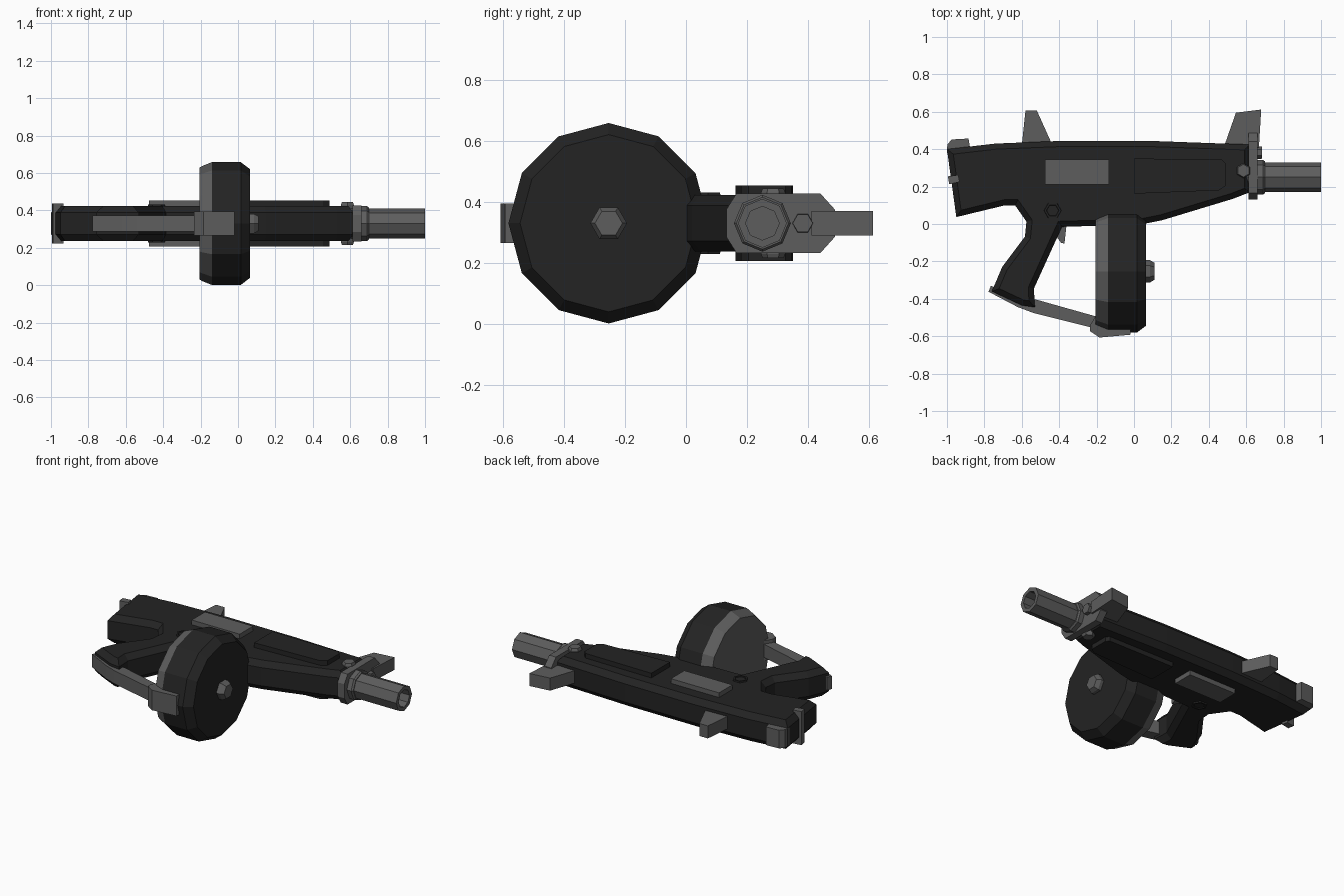
import bpy, bmesh
from math import sin, cos, tau
from mathutils import Vector

if "Cube" in bpy.data.objects:
    bpy.data.objects.remove(bpy.data.objects["Cube"])

ZC = 0.33  # mid plane of the flat-lying model


def material(name, v):
    m = bpy.data.materials.new(name)
    m.diffuse_color = (v, v, v, 1)
    m.use_nodes = True
    m.node_tree.nodes["Principled BSDF"].inputs["Base Color"].default_value = m.diffuse_color
    return m


DARK = material("dark_polymer", 0.017)
GREY = material("grey_metal", 0.11)


def finish(bm, name, mat):
    bmesh.ops.recalc_face_normals(bm, faces=bm.faces)
    me = bpy.data.meshes.new(name)
    bm.to_mesh(me)
    bm.free()
    me.materials.append(mat)
    ob = bpy.data.objects.new(name, me)
    bpy.context.collection.objects.link(ob)
    return ob


def slab(name, mat, pts, z0, z1, inset=0.0, depth=0.0):
    """Extrude an XY outline between z0 and z1, chamfering both rims."""
    bm = bmesh.new()
    a, b = z0 + depth, z1 - depth
    bottom = bm.faces.new([bm.verts.new((x, y, a)) for x, y in pts])
    bottom.normal_update()
    ext = bmesh.ops.extrude_face_region(bm, geom=[bottom], use_keep_orig=True)
    top = [g for g in ext["geom"] if isinstance(g, bmesh.types.BMFace)][0]
    for v in top.verts:
        v.co.z = b
    bmesh.ops.recalc_face_normals(bm, faces=bm.faces)
    if inset:
        for f in (top, bottom):
            bmesh.ops.inset_region(bm, faces=[f], thickness=inset, depth=0, use_even_offset=True)
            for v in f.verts:
                v.co.z += depth if f is top else -depth
    return finish(bm, name, mat)


def centred(name, mat, pts, half, inset=0.0, depth=0.0):
    return slab(name, mat, pts, ZC - half, ZC + half, inset, depth)


def lathe(name, mat, n, stations, origin, axis="X", start=0.0):
    """Faceted turned part: stations are (distance along axis, radius)."""
    bm = bmesh.new()
    rings = []
    for d, r in stations:
        ring = []
        for i in range(n):
            t = start + tau * i / n
            u, w = r * sin(t), r * cos(t)
            off = Vector((d, u, w)) if axis == "X" else Vector((u, w, d))
            ring.append(bm.verts.new(Vector(origin) + off))
        rings.append(ring)
    for p, q in zip(rings, rings[1:]):
        for i in range(n):
            j = (i + 1) % n
            bm.faces.new((p[i], p[j], q[j], q[i]))
    bm.faces.new(rings[0])
    bm.faces.new(rings[-1])
    return finish(bm, name, mat)


# Receiver, stock and grip in one outline
centred("body", DARK, [
    (-1, 0.40), (-0.74, 0.43), (-0.37, 0.445), (0.12, 0.443), (0.62, 0.425),
    (0.62, 0.17), (0.53, 0.135), (0.15, 0.02), (0.05, 0.0), (-0.21, -0.01),
    (-0.385, -0.015), (-0.535, -0.345), (-0.53, -0.445), (-0.60, -0.435),
    (-0.76, -0.36), (-0.705, -0.23), (-0.583, -0.067), (-0.575, 0.013),
    (-0.636, 0.10), (-0.69, 0.10), (-0.95, 0.037)], 0.093, 0.03, 0.035)

# Side plates, pads, screws and buttons mirrored on both faces
plate = [(-0.475, 0.345), (-0.135, 0.345), (-0.135, 0.21), (-0.475, 0.21)]
pad = [(0, 0.35), (0.47, 0.345), (0.49, 0.325), (0.49, 0.205), (0.455, 0.18), (0, 0.162)]
for side, s in (("upper", 1), ("lower", -1)):
    for nm, mat, pts, h in (("side_plate", GREY, plate, 0.123), ("handguard_pad", DARK, pad, 0.123)):
        lo, hi = sorted((ZC + s * 0.08, ZC + s * h))
        slab(f"{nm}_{side}", mat, pts, lo, hi)
    lathe("front_screw_" + side, GREY, 6, [(0.06 * s, 0.04), (0.10 * s, 0.04), (0.114 * s, 0.034)],
          (0.585, 0.285, ZC), "Z")
    lathe("grip_button_" + side, DARK, 6, [(0.08 * s, 0.05), (0.101 * s, 0.045), (0.101 * s, 0.034),
          (0.096 * s, 0.032)], (-0.435, 0.072, ZC), "Z", tau / 12)

# Rear fittings
centred("rear_band", GREY, [(-0.995, 0.255), (-0.94, 0.262), (-0.932, 0.225), (-0.988, 0.213)], 0.107)
centred("rear_cap", GREY, [(-1, 0.38), (-0.998, 0.425), (-0.975, 0.452), (-0.885, 0.457),
                           (-0.875, 0.40)], 0.058)

# Sights
centred("rear_sight", GREY, [(-0.6, 0.42), (-0.58, 0.608), (-0.52, 0.608), (-0.44, 0.43)], 0.04)
centred("front_sight", GREY, [(0.48, 0.41), (0.545, 0.595), (0.68, 0.612), (0.668, 0.41)], 0.04)

# Barrel clamp plate: outline in YZ
bm = bmesh.new()
half = [(0.132, 0.045), (0.165, 0.097), (0.44, 0.097), (0.487, 0.045)]
outline = half + [(y, -z) for y, z in reversed(half)]
ends = [[bm.verts.new((x, y, ZC + z)) for y, z in outline] for x in (0.612, 0.66)]
for e in ends:
    bm.faces.new(e)
for i in range(len(outline)):
    j = (i + 1) % len(outline)
    bm.faces.new((ends[0][i], ends[0][j], ends[1][j], ends[1][i]))
finish(bm, "barrel_clamp", GREY)
lathe("clamp_screw", GREY, 6, [(0.64, 0.035), (0.685, 0.033)], (0, 0.382, ZC), "X", tau / 12)

# Barrel with open bore, and its collar
lathe("barrel", GREY, 8, [(0.6, 0.08), (1, 0.08), (1, 0.055), (0.75, 0.055)], (0, 0.25, ZC))
lathe("barrel_collar", GREY, 8, [(0.65, 0.093), (0.69, 0.093), (0.70, 0.085), (0.70, 0.075)], (0, 0.25, ZC))

# Drum magazine with rear rim and hub
drum = (0, -0.253, ZC)
lathe("drum", DARK, 12, [(-0.14, 0.328), (0.015, 0.328), (0.065, 0.29)], drum)
lathe("drum_rear_rim", GREY, 12, [(-0.205, 0.30), (-0.19, 0.308), (-0.14, 0.328)], drum)
lathe("drum_hub", GREY, 6, [(0.05, 0.06), (0.085, 0.06), (0.11, 0.045)], drum, "X", tau / 12)

# Trigger, guard strap and drum foot
centred("trigger", GREY, [(-0.45, 0.0), (-0.36, 0.0), (-0.372, -0.105), (-0.39, -0.10), (-0.42, -0.06)], 0.03)
centred("guard_strap", GREY, [
    (-0.765, -0.33), (-0.6, -0.40), (-0.52, -0.405), (-0.20, -0.495),
    (-0.20, -0.56), (-0.54, -0.475), (-0.62, -0.445), (-0.778, -0.362)], 0.042)
centred("drum_foot", GREY, [
    (-0.235, -0.54), (-0.2, -0.485), (-0.13, -0.485), (-0.13, -0.555),
    (-0.02, -0.555), (-0.02, -0.592), (-0.185, -0.607), (-0.235, -0.573)], 0.064)
